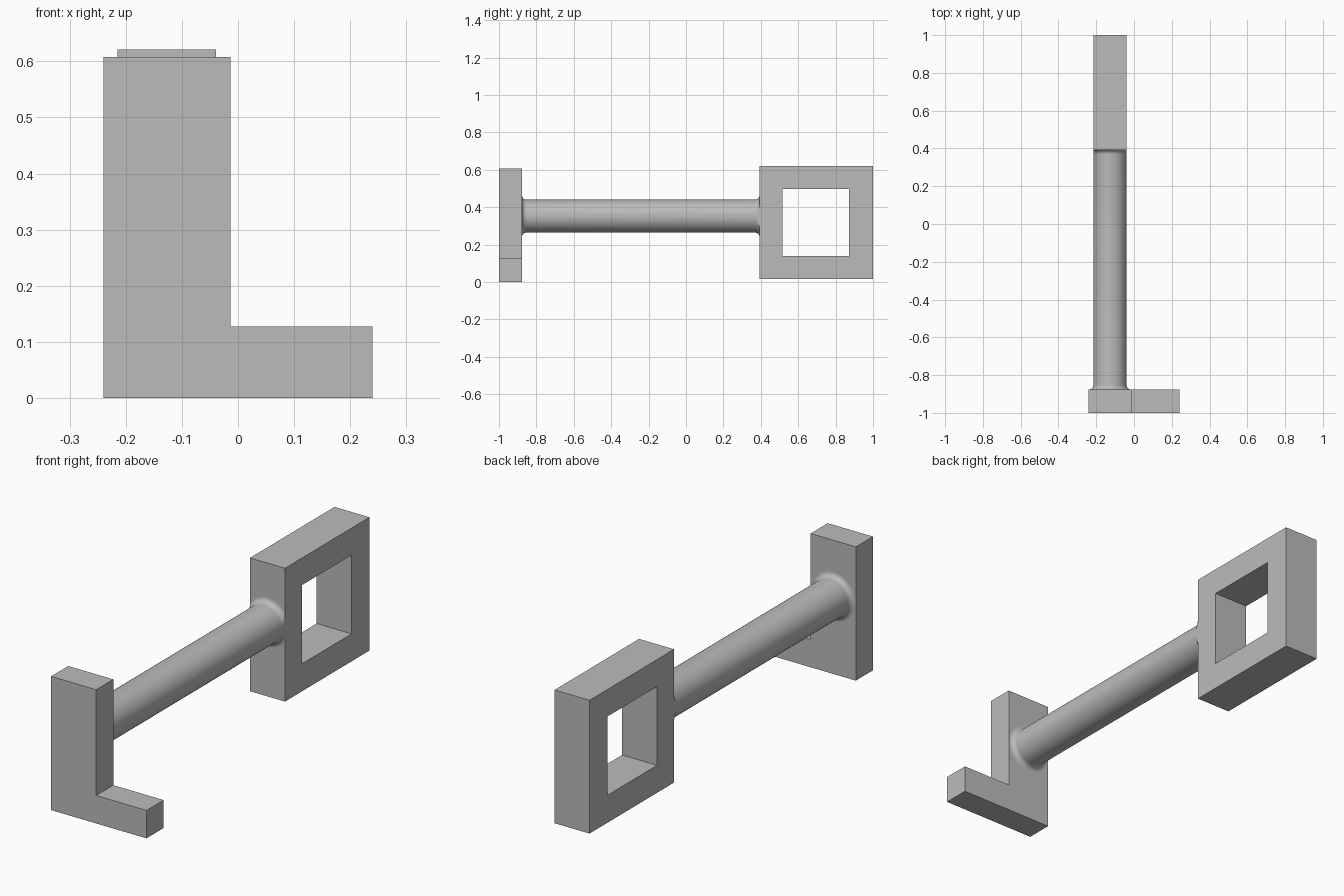
import bpy, bmesh, math

cube = bpy.data.objects.get("Cube")
if cube:
    bpy.data.objects.remove(cube, do_unlink=True)

grey = bpy.data.materials.new("plain grey")
grey.use_nodes = True
grey.diffuse_color = (0.5, 0.5, 0.5, 1)
grey.node_tree.nodes["Principled BSDF"].inputs["Base Color"].default_value = grey.diffuse_color

AXIS_X, AXIS_Z = -0.127, 0.352
RADIUS, FILLET = 0.088, 0.024
BIT_BACK, BOW_FRONT = -0.877, 0.393
SEGMENTS, STEPS = 64, 8


def add_object(name, bm):
    bmesh.ops.recalc_face_normals(bm, faces=bm.faces)
    mesh = bpy.data.meshes.new(name)
    bm.to_mesh(mesh)
    bm.free()
    mesh.materials.append(grey)
    obj = bpy.data.objects.new(name, mesh)
    bpy.context.collection.objects.link(obj)
    return obj


def bridge(bm, a, b):
    for i in range(len(a)):
        j = (i + 1) % len(a)
        bm.faces.new((a[i], a[j], b[j], b[i]))


# L-shaped bit at the front
bm = bmesh.new()
outline = [(-0.24, 0), (0.24, 0), (0.24, 0.127), (-0.013, 0.127), (-0.013, 0.608), (-0.24, 0.608)]
front, back = [[bm.verts.new((x, y, z)) for x, z in outline] for y in (-1, BIT_BACK)]
bridge(bm, front, back)
bm.faces.new(front)
bm.faces.new(back)
add_object("l_shaped_bit", bm)

# Square bow with a square opening at the back
bm = bmesh.new()


def rectangle(x, y0, y1, z0, z1):
    return [bm.verts.new((x, y, z)) for y, z in ((y0, z0), (y1, z0), (y1, z1), (y0, z1))]


outer, inner = [], []
for x in (AXIS_X - RADIUS, AXIS_X + RADIUS):
    outer.append(rectangle(x, BOW_FRONT, 1, 0.015, 0.621))
    inner.append(rectangle(x, 0.515, 0.872, 0.14, 0.498))
    bridge(bm, outer[-1], inner[-1])
bridge(bm, *outer)
bridge(bm, *inner)
add_object("square_bow", bm)

# Round shaft, flared by a concave fillet at both ends
arc = [math.pi / 2 * i / STEPS for i in range(STEPS + 1)]
flare = [(FILLET * (1 - math.sin(a)), RADIUS + FILLET * (1 - math.cos(a))) for a in reversed(arc)]
profile = [(BIT_BACK + d, r) for d, r in reversed(flare)]
profile = sorted(profile) + [(BOW_FRONT - d, r) for d, r in sorted(flare, reverse=True)]
bm = bmesh.new()
rings = []
for y, r in profile:
    ring = []
    for i in range(SEGMENTS):
        a = math.tau * i / SEGMENTS
        x = r * math.cos(a)
        # The bow is only as wide as the shaft, so its flare is trimmed flush
        if y > 0:
            x = max(-RADIUS, min(RADIUS, x))
        ring.append(bm.verts.new((AXIS_X + x, y, AXIS_Z + r * math.sin(a))))
    rings.append(ring)
for a, b in zip(rings, rings[1:]):
    bridge(bm, a, b)
shaft = add_object("round_shaft", bm)
bpy.ops.object.select_all(action="DESELECT")
shaft.select_set(True)
bpy.context.view_layer.objects.active = shaft
bpy.ops.object.shade_smooth_by_angle(angle=math.radians(35))
